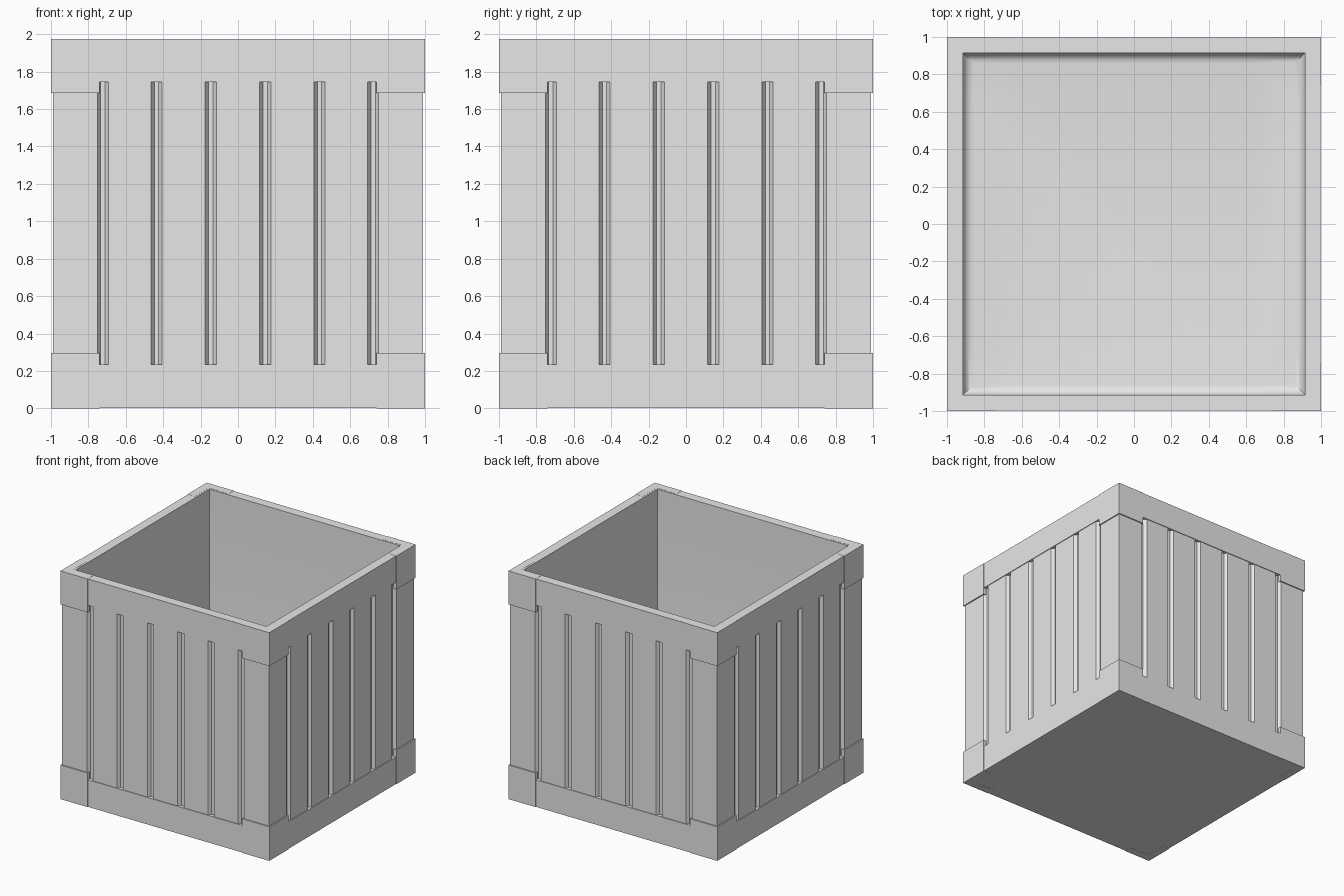
import bpy, bmesh, math

cube = bpy.data.objects.get("Cube")
if cube:
    bpy.data.objects.remove(cube, do_unlink=True)

TOP = 1.975
GROOVES = [-0.73, -0.44, -0.147, 0.147, 0.44, 0.73]   # fractions of half width

grey = bpy.data.materials.new("plain_grey")
grey.use_nodes = True
colour = (0.8, 0.8, 0.8, 1)
grey.diffuse_color = colour
grey.node_tree.nodes["Principled BSDF"].inputs["Base Color"].default_value = colour


def add_object(name, bm):
    bmesh.ops.recalc_face_normals(bm, faces=bm.faces)
    mesh = bpy.data.meshes.new(name)
    bm.to_mesh(mesh)
    bm.free()
    mesh.materials.append(grey)
    obj = bpy.data.objects.new(name, mesh)
    bpy.context.collection.objects.link(obj)
    return obj


def outline(half, depth=0):
    """Square outline whose sides carry grooves of the given depth."""
    side = [(-half, -half)]
    for g in GROOVES:
        for offset, d in ((-0.03, 0), (-0.012, depth), (0.012, depth), (0.03, 0)):
            side.append(((g + offset) * half, d - half))
    points = []
    for turn in range(4):
        points += side
        side = [(-y, x) for x, y in side]
    return points


# Crate body: stacked rings from the base, up the outside and down the inside
BAND, PLANK, INNER = 0.996, 0.99, 0.914
FLOOR, FILLET = 0.09, 0.055
rings = [(0.001, BAND, 0), (0.235, BAND, 0),
         (0.235, PLANK, 0.025), (1.745, PLANK, 0.025),
         (1.745, BAND, 0), (TOP - 0.001, BAND, 0), (TOP - 0.001, INNER, 0)]
for i in range(6):
    a = math.radians(18 * i)
    rings.append((FLOOR + FILLET * (1 - math.sin(a)),
                  INNER - FILLET * (1 - math.cos(a)), 0))

bm = bmesh.new()
loops = [[bm.verts.new((x, y, z)) for x, y in outline(half, depth)]
         for z, half, depth in rings]
for low, high in zip(loops, loops[1:]):
    for i in range(len(low)):
        j = (i + 1) % len(low)
        bm.faces.new((low[i], low[j], high[j], high[i]))
bm.faces.new(loops[0])
bm.faces.new(loops[-1])
body = add_object("crate_body", bm)

# Smooth the rounded floor edge only
bpy.ops.object.select_all(action="DESELECT")
body.select_set(True)
bpy.context.view_layer.objects.active = body
bpy.ops.object.shade_smooth_by_angle(angle=math.radians(25))

# L-shaped corner brackets at the foot and the rim
ELL = [(1, 1), (0.74, 1), (0.74, 0.93), (0.93, 0.93), (0.93, 0.74), (1, 0.74)]
for level, z0, z1 in (("lower", 0, 0.295), ("upper", 1.685, TOP)):
    for depth_name, sy in (("front", -1), ("back", 1)):
        for side_name, sx in (("left", 1), ("right", -1)):
            bm = bmesh.new()
            base = bm.faces.new([bm.verts.new((x * sx, y * sy, z0)) for x, y in ELL])
            grown = bmesh.ops.extrude_face_region(bm, geom=[base], use_keep_orig=True)
            verts = [v for v in grown["geom"] if isinstance(v, bmesh.types.BMVert)]
            bmesh.ops.translate(bm, verts=verts, vec=(0, 0, z1 - z0))
            add_object(f"{level}_{depth_name}_{side_name}_bracket", bm)
